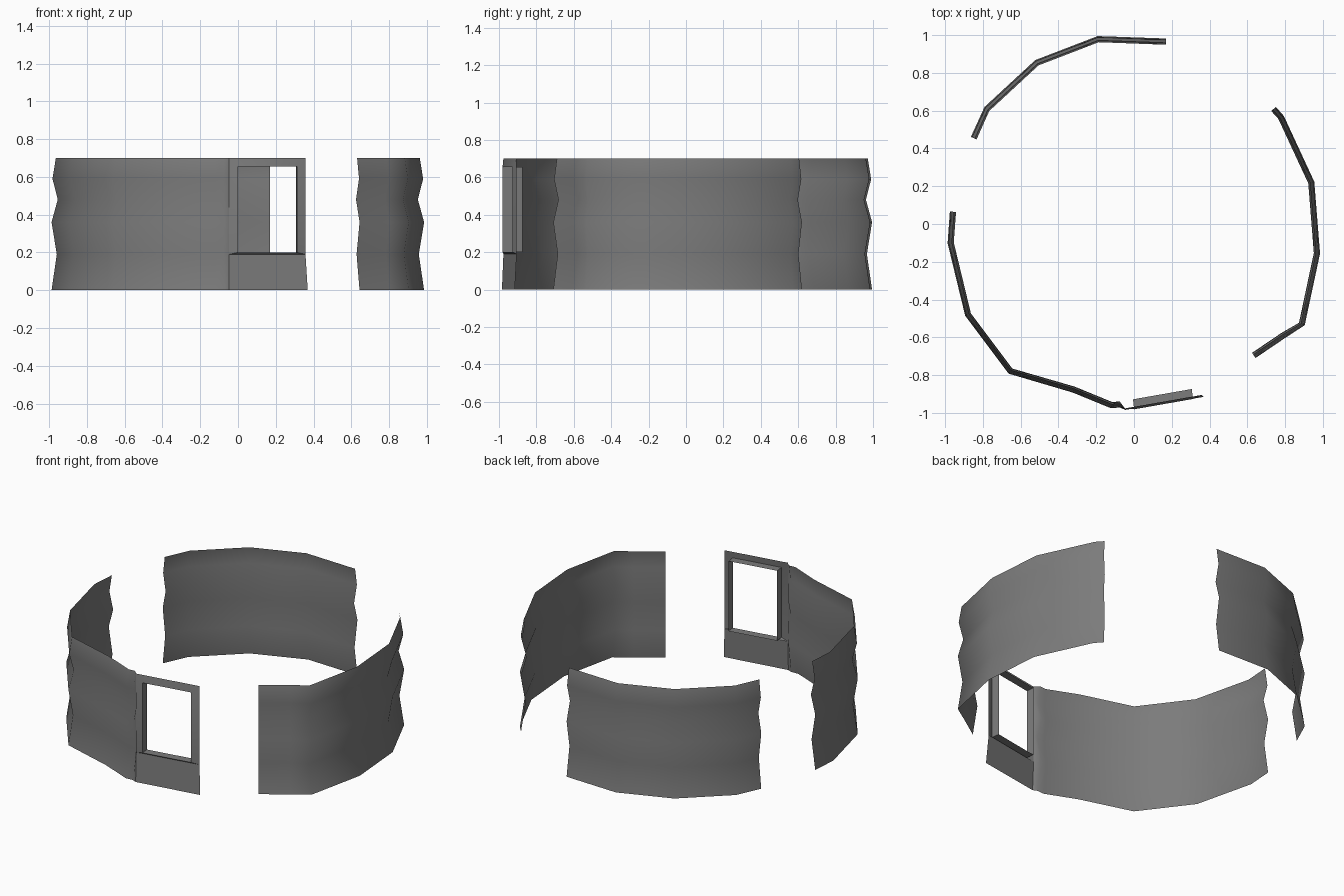
import bpy, bmesh, math
from mathutils import Vector

if "Cube" in bpy.data.objects:
    bpy.data.objects.remove(bpy.data.objects["Cube"])

# wavy wall cross-section: (height, outward offset)
WAVE = [(0, .015), (.19, -.013), (.36, .015), (.48, -.018), (.59, .01), (.70, -.008)]

GREY = bpy.data.materials.new("dark_grey")
GREY.diffuse_color = (.2, .2, .2, 1)
GREY.use_nodes = True
GREY.node_tree.nodes["Principled BSDF"].inputs["Base Color"].default_value = GREY.diffuse_color


def finish(name, verts, faces, angle=65):
    me = bpy.data.meshes.new(name)
    me.from_pydata(verts, [], faces)
    me.materials.append(GREY)
    ob = bpy.data.objects.new(name, me)
    bpy.context.collection.objects.link(ob)
    bm = bmesh.new()
    bm.from_mesh(me)
    bmesh.ops.remove_doubles(bm, verts=bm.verts, dist=1e-5)
    bm.to_mesh(me)
    bm.free()
    bpy.ops.object.select_all(action='DESELECT')
    bpy.context.view_layer.objects.active = ob
    ob.select_set(True)
    bpy.ops.object.shade_smooth_by_angle(angle=math.radians(angle))
    return ob


# window panel axes: along the panel and inwards
A, B = Vector((-.045, -.992)), Vector((.36, -.921))
DIR = (B - A).normalized()
INW = Vector((-DIR.y, DIR.x))
W = (B - A).length


def P(u, z, d=0):
    q = A + DIR * u + INW * d
    return (q.x, q.y, z)


def wall(name, path, last_column=None):
    """Sweep the wavy section along a counter-clockwise plan path."""
    pts = [Vector(p) for p in path]
    verts = []
    for i, p in enumerate(pts):
        t = (pts[min(i + 1, len(pts) - 1)] - pts[max(i - 1, 0)]).normalized()
        n = Vector((t.y, -t.x))
        for z, d in WAVE:
            q = p + n * d
            verts.append((q.x, q.y, z))
    verts += last_column or []
    m = len(WAVE)
    faces = [(i * m + j, (i + 1) * m + j, (i + 1) * m + j + 1, i * m + j + 1)
             for i in range(len(verts) // m - 1) for j in range(m - 1)]
    return finish(name, verts, faces)


# curved wall sections; the front one steps out to the window panel
wall("back_wall", [(.17, .967), (-.19, .98), (-.515, .855), (-.78, .61), (-.85, .455)])
wall("right_wall", [(.635, -.697), (.79, -.592), (.89, -.53), (.97, -.155), (.94, .22),
                    (.78, .565), (.74, .61)])
edge = [P(0, z, .008 if z == 0 else .016) for z, d in WAVE]
wall("front_left_wall", [(-.96, .065), (-.972, -.1), (-.88, -.48), (-.655, -.78),
                         (-.32, -.878), (-.12, -.96), (-.075, -.957)], edge)

def rect(u0, u1, z0, z1, d):
    return [P(u0, z0, d), P(u1, z0, d), P(u1, z1, d), P(u0, z1, d)]


# window frame: sloped face ring, then the reveal running inwards
rings = [rect(0, W, .19, .70, .016), rect(.047, W - .048, .20, .655, .003),
         rect(.05, W - .045, .20, .655, .056)]
faces = [(r * 4 + i, r * 4 + (i + 1) % 4, r * 4 + 4 + (i + 1) % 4, r * 4 + 4 + i)
         for r in range(2) for i in range(4)]
finish("window_frame", sum(rings, []), faces, 30)

# wall under the window
finish("window_apron", [P(0, 0, .008), P(W + .01, 0, .004), P(W, .19, .016), P(0, .19, .016)],
       [(0, 1, 2, 3)])
